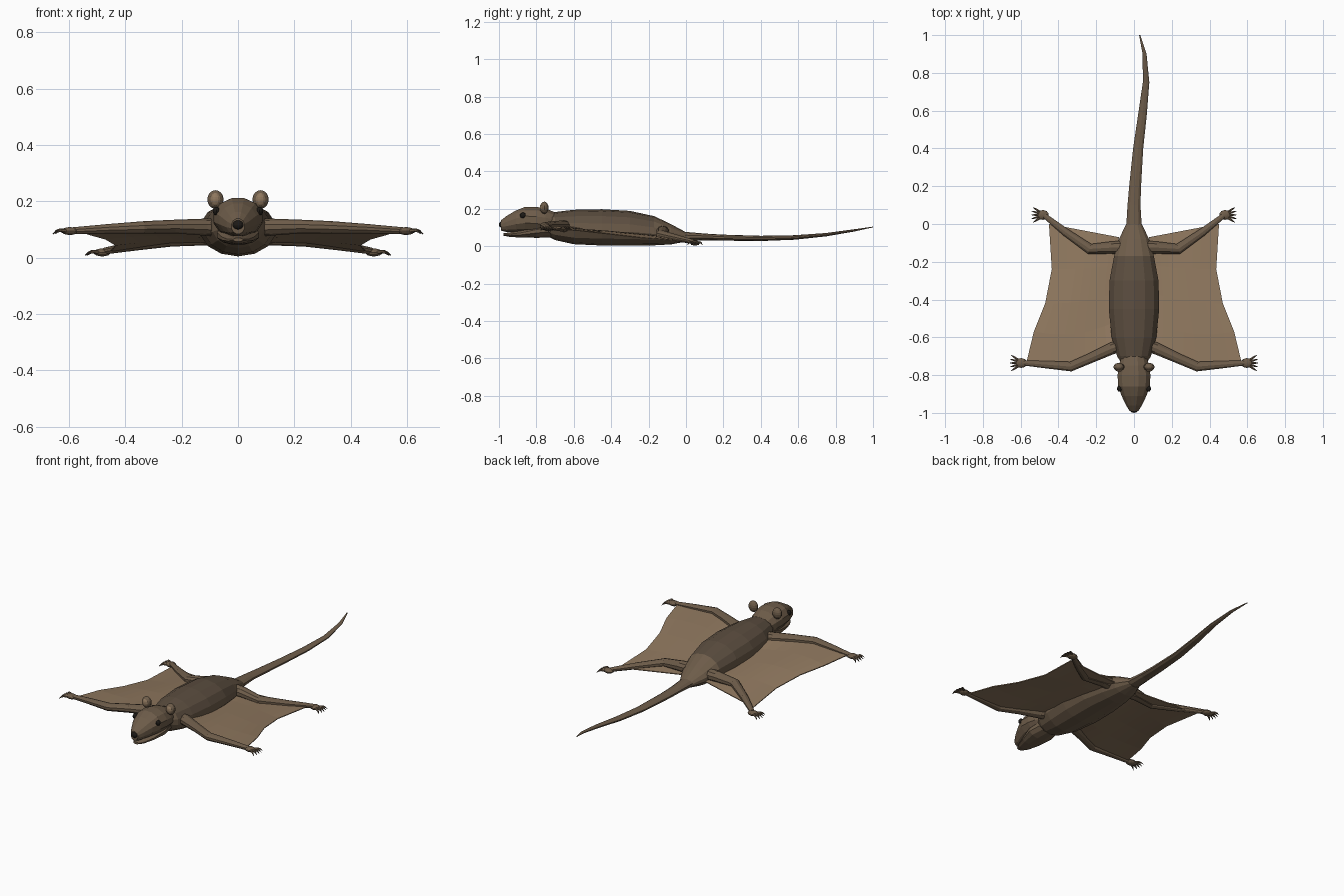
import bpy, bmesh, math
from mathutils import Vector


def mat(name, rgb):
    m = bpy.data.materials.new(name)
    m.diffuse_color = (*rgb, 1)
    return m


FUR = mat("fur", (0.155, 0.108, 0.068))
BACK = mat("back_fur", (0.105, 0.075, 0.05))
SKIN = mat("membrane_skin", (0.28, 0.19, 0.115))
DARK = mat("dark", (0.012, 0.01, 0.008))
CLAW = mat("claw", (0.06, 0.045, 0.032))


def finish(name, bm, *mats):
    bmesh.ops.recalc_face_normals(bm, faces=bm.faces)
    me = bpy.data.meshes.new(name)
    bm.to_mesh(me)
    bm.free()
    ob = bpy.data.objects.new(name, me)
    bpy.context.collection.objects.link(ob)
    for m in mats:
        me.materials.append(m)
    return ob


def loft(name, rows, m, sides=10):
    """Skin upright elliptical rings; each row is x, y, z, half width, half height."""
    bm = bmesh.new()
    rings = []
    for i, (x, y, z, w, h) in enumerate(rows):
        a, b = rows[max(i - 1, 0)], rows[min(i + 1, len(rows) - 1)]
        side = Vector((b[1] - a[1], a[0] - b[0], 0)).normalized()
        ring = []
        for k in range(sides):
            t = 2 * math.pi * (k + 0.5) / sides
            ring.append(bm.verts.new(Vector((x, y, z)) + side * w * math.cos(t)
                                     + Vector((0, 0, h * math.sin(t)))))
        rings.append(ring)
    for r, q in zip(rings, rings[1:]):
        for k in range(sides):
            n = (k + 1) % sides
            bm.faces.new((r[k], r[n], q[n], q[k]))
    bm.faces.new(rings[0])
    bm.faces.new(rings[-1])
    return finish(name, bm, m)


def ball(name, loc, size, m, seg=12):
    bm = bmesh.new()
    bmesh.ops.create_uvsphere(bm, u_segments=seg, v_segments=8, radius=1)
    for v in bm.verts:
        v.co = Vector(loc) + Vector(v.co[i] * size[i] for i in range(3))
    return finish(name, bm, m)


# Body with a darker saddle on the back
body = loft("body", [
    (0, -0.75, 0.115, 0.06, 0.055), (0, -0.70, 0.108, 0.092, 0.075),
    (0, -0.60, 0.103, 0.121, 0.092), (0, -0.45, 0.101, 0.137, 0.097),
    (0, -0.30, 0.097, 0.133, 0.092), (0, -0.17, 0.083, 0.108, 0.078),
    (0, -0.08, 0.064, 0.082, 0.054), (0, 0.0, 0.05, 0.042, 0.025)], FUR, 14)
body.data.materials.append(BACK)
for p in body.data.polygons:
    if p.normal.z > 0.45 and p.center.y < -0.18:
        p.material_index = 1

# Tail
loft("tail", [
    (0, -0.04, 0.052, 0.045, 0.028), (0, 0.1, 0.05, 0.036, 0.018),
    (0.006, 0.2, 0.046, 0.033, 0.016), (0.022, 0.4, 0.042, 0.028, 0.014),
    (0.045, 0.58, 0.047, 0.024, 0.012), (0.064, 0.75, 0.062, 0.018, 0.009),
    (0.056, 0.9, 0.085, 0.011, 0.006), (0.03, 1.0, 0.103, 0.003, 0.002)], FUR)

# Head, lower jaw, nose
loft("head", [
    (0, -0.70, 0.125, 0.068, 0.058), (0, -0.75, 0.135, 0.083, 0.069),
    (0, -0.80, 0.14, 0.09, 0.073), (0, -0.86, 0.143, 0.087, 0.07),
    (0, -0.91, 0.133, 0.068, 0.06), (0, -0.96, 0.119, 0.043, 0.044),
    (0, -0.99, 0.111, 0.024, 0.028)], FUR, 12)
loft("lower_jaw", [
    (0, -0.72, 0.09, 0.065, 0.045), (0, -0.80, 0.08, 0.078, 0.036),
    (0, -0.88, 0.067, 0.058, 0.021), (0, -0.94, 0.062, 0.038, 0.013),
    (0, -0.975, 0.063, 0.018, 0.007)], FUR, 12)
ball("nose", (0, -0.985, 0.116), (0.021, 0.015, 0.017), DARK)


def paw(name, s, x, y, z, length, spread):
    """Rounded palm with five fanned toes ending in drooping claws."""
    ball(name + "_palm", (s * x, y, z), (0.032, 0.026, 0.014), FUR, 10)
    for i in range(5):
        f = (i - 2) / 2
        reach = length * (1 - 0.18 * f * f)
        px = [s * (x + 0.012 + reach * t) for t in (0, 0.5, 0.75, 1)]
        py = [y + f * (0.014 + (spread - 0.014) * t) for t in (0, 0.5, 0.75, 1)]
        dz = (0, 0.003, -0.001, -0.011)
        r = (0.008, 0.006, 0.0045, 0.001)
        pts = [(px[k], py[k], z + dz[k], r[k], r[k]) for k in range(4)]
        loft(f"{name}_toe_{i + 1}", pts[:3], FUR, 6)
        loft(f"{name}_claw_{i + 1}", pts[2:], CLAW, 6)


def membrane(name, s):
    """Skin patch stretched from front limb to hind limb."""
    rows = [  # inner x, y, z, then outer x, y, z
        (0.08, -0.65, 0.11, 0.57, -0.735, 0.095),
        (0.10, -0.52, 0.085, 0.53, -0.57, 0.083),
        (0.11, -0.37, 0.07, 0.47, -0.42, 0.066),
        (0.10, -0.22, 0.06, 0.435, -0.24, 0.045),
        (0.08, -0.07, 0.055, 0.45, 0.0, 0.025)]
    bm = bmesh.new()
    n = 8
    grid = []
    for j, r in enumerate(rows):
        v = j / (len(rows) - 1)
        line = []
        for i in range(n + 1):
            u = i / n
            p = Vector(r[:3]).lerp(Vector(r[3:]), u)
            p.y -= 0.067 * math.sin(math.pi * u) * (1 - v) ** 2
            p.z += 0.012 * math.sin(math.pi * u) * math.sin(math.pi * v)
            line.append(bm.verts.new((s * p.x, p.y, p.z)))
        grid.append(line)
    for a, b in zip(grid, grid[1:]):
        for i in range(n):
            bm.faces.new((a[i], a[i + 1], b[i + 1], b[i]))
    ob = finish(name, bm, SKIN)
    mod = ob.modifiers.new("thickness", 'SOLIDIFY')
    mod.thickness = 0.005
    mod.offset = 0


for label, s in (("left", 1), ("right", -1)):
    # Eyes and ears
    ball(label + "_eye", (s * 0.077, -0.872, 0.165), (0.013, 0.016, 0.015), DARK)
    ball(label + "_ear", (s * 0.08, -0.757, 0.206), (0.029, 0.022, 0.033), FUR)
    ball(label + "_inner_ear", (s * 0.08, -0.768, 0.206), (0.02, 0.014, 0.024), SKIN)
    # Front limb
    loft(label + "_front_limb", [
        (s * 0.04, -0.63, 0.105, 0.036, 0.034), (s * 0.12, -0.66, 0.108, 0.033, 0.03),
        (s * 0.23, -0.71, 0.11, 0.028, 0.024), (s * 0.335, -0.755, 0.107, 0.027, 0.022),
        (s * 0.46, -0.745, 0.102, 0.021, 0.017), (s * 0.59, -0.735, 0.095, 0.014, 0.012)], FUR)
    paw(label + "_hand", s, 0.597, -0.736, 0.094, 0.05, 0.042)
    # Hind limb
    loft(label + "_hind_limb", [
        (s * 0.03, -0.125, 0.075, 0.04, 0.038), (s * 0.12, -0.125, 0.075, 0.034, 0.032),
        (s * 0.235, -0.132, 0.063, 0.029, 0.024), (s * 0.36, -0.045, 0.043, 0.022, 0.018),
        (s * 0.475, 0.045, 0.023, 0.014, 0.012)], FUR)
    paw(label + "_foot", s, 0.482, 0.048, 0.018, 0.05, 0.04)
    membrane(label + "_membrane", s)
